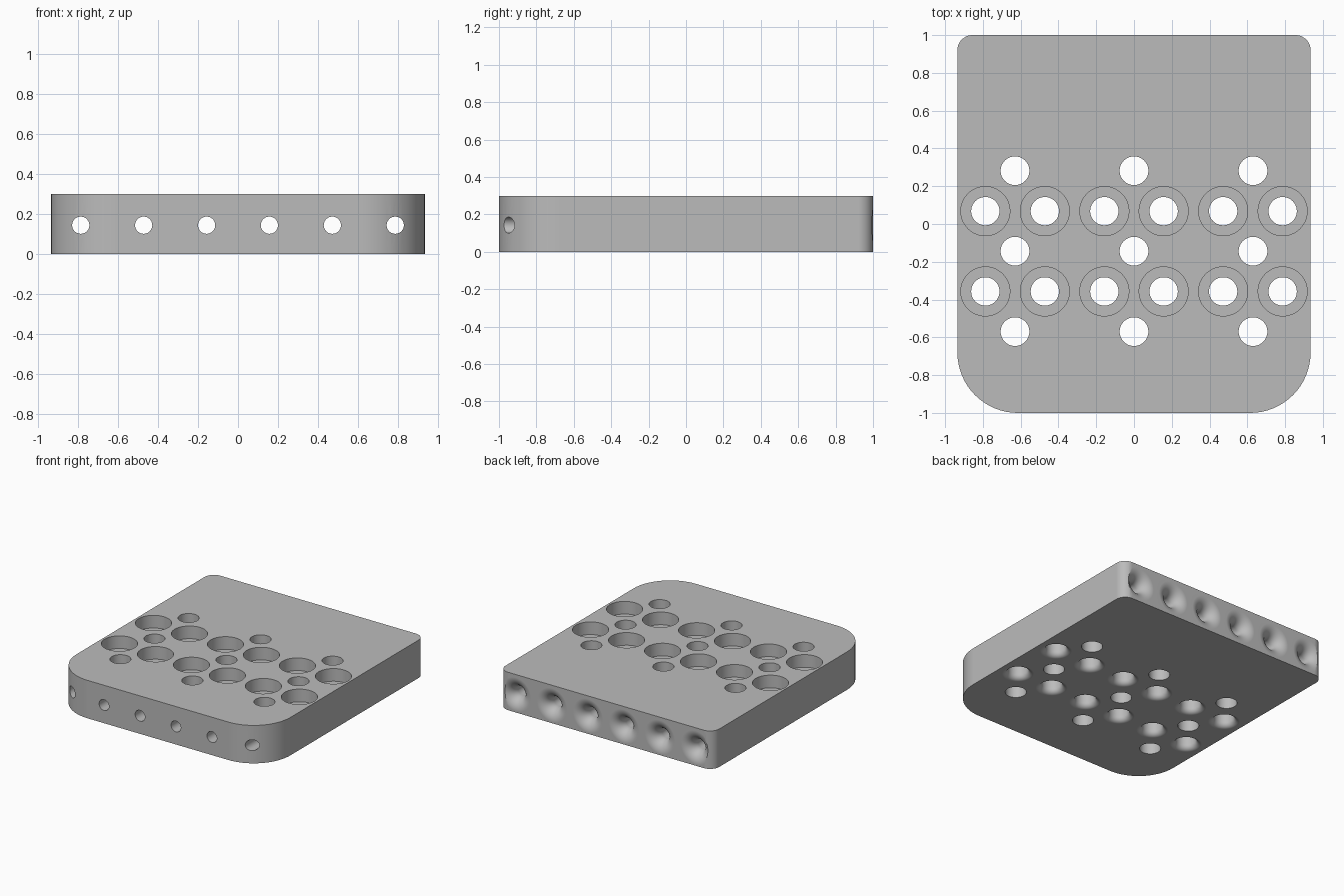
import bpy, bmesh
from math import sin, cos, pi, radians
from mathutils import Matrix

if "Cube" in bpy.data.objects:
    bpy.data.objects.remove(bpy.data.objects["Cube"], do_unlink=True)

HALF_X, HALF_Y, HEIGHT = 0.935, 1.0, 0.3
BORE_X = [s * x for x in (0.157, 0.472, 0.787) for s in (-1, 1)]

grey = bpy.data.materials.new("plain grey")
grey.use_nodes = True
colour = (0.5, 0.5, 0.5, 1)
grey.diffuse_color = colour
grey.node_tree.nodes["Principled BSDF"].inputs["Base Color"].default_value = colour


def make_object(name, bm):
    bmesh.ops.recalc_face_normals(bm, faces=bm.faces)
    mesh = bpy.data.meshes.new(name)
    bm.to_mesh(mesh)
    bm.free()
    mesh.materials.append(grey)
    obj = bpy.data.objects.new(name, mesh)
    bpy.context.collection.objects.link(obj)
    return obj


def lathe(bm, profile, matrix, sides=48):
    """Closed solid turned about z from (radius, height) points."""
    rings = [[bm.verts.new(matrix @ Matrix.Rotation(2 * pi * i / sides, 4, "Z")
                           @ Matrix.Translation((r, 0, z)).to_translation())
              for i in range(sides)] for r, z in profile]
    for a, b in zip(rings, rings[1:]):
        for i in range(sides):
            j = (i + 1) % sides
            bm.faces.new((a[i], a[j], b[j], b[i]))
    bm.faces.new(rings[0])
    bm.faces.new(rings[-1])


def flared_mouth(radius, fillet, steps=10):
    """Profile of a bore whose mouth at height 0 is rounded over."""
    arc = [(radius + fillet * (1 - cos(t)), fillet * (1 - sin(t)))
           for t in (pi / 2 * (1 - i / steps) for i in range(steps + 1))]
    return [(radius + fillet, -0.05)] + arc


# Plate outline with large front corners and small back corners
outline = []
for sx, sy, r, start in ((1, 1, 0.08, 0), (-1, 1, 0.08, 90),
                         (-1, -1, 0.32, 180), (1, -1, 0.32, 270)):
    for i in range(17):
        a = radians(start + 90 * i / 16)
        outline.append((sx * (HALF_X - r) + r * cos(a),
                        sy * (HALF_Y - r) + r * sin(a), 0))
bm = bmesh.new()
base = bm.faces.new([bm.verts.new(p) for p in outline])
top = bmesh.ops.extrude_face_region(bm, geom=[base])["geom"]
bmesh.ops.translate(bm, vec=(0, 0, HEIGHT),
                    verts=[v for v in top if isinstance(v, bmesh.types.BMVert)])
plate = make_object("plate", bm)

# Plain vertical holes
bm = bmesh.new()
for x in (-0.63, 0, 0.63):
    for y in (0.282, -0.144, -0.57):
        lathe(bm, [(0.076, -0.1), (0.076, 0.4)], Matrix.Translation((x, y, 0)))
plain_holes = make_object("plain_hole_cutter", bm)

# Stepped vertical holes, rounded over underneath
stepped = flared_mouth(0.075, 0.04)[::-1]
stepped = stepped[::-1] + [(0.075, 0.2), (0.13, 0.2), (0.13, 0.4)]
bm = bmesh.new()
for x in BORE_X:
    for y in (0.068, -0.357):
        lathe(bm, stepped, Matrix.Translation((x, y, 0)))
stepped_holes = make_object("stepped_hole_cutter", bm)

# Long bores from back to front, flared at the back
bm = bmesh.new()
for x in BORE_X:
    lathe(bm, flared_mouth(0.043, 0.09) + [(0.043, 2.1)],
          Matrix.Translation((x, HALF_Y, 0.143)) @ Matrix.Rotation(pi / 2, 4, "X"))
long_bores = make_object("long_bore_cutter", bm)

# Cut the holes, then smooth the curved walls
bpy.ops.object.select_all(action="DESELECT")
bpy.context.view_layer.objects.active = plate
plate.select_set(True)
for cutter in (plain_holes, stepped_holes, long_bores):
    cutter.hide_render = True
    mod = plate.modifiers.new(cutter.name, "BOOLEAN")
    mod.operation, mod.solver, mod.object = "DIFFERENCE", "EXACT", cutter
    bpy.ops.object.modifier_apply(modifier=mod.name)
    bpy.data.objects.remove(cutter, do_unlink=True)
bpy.ops.object.shade_smooth_by_angle(angle=radians(30))
weighted = plate.modifiers.new("even shading", "WEIGHTED_NORMAL")
weighted.keep_sharp = True
